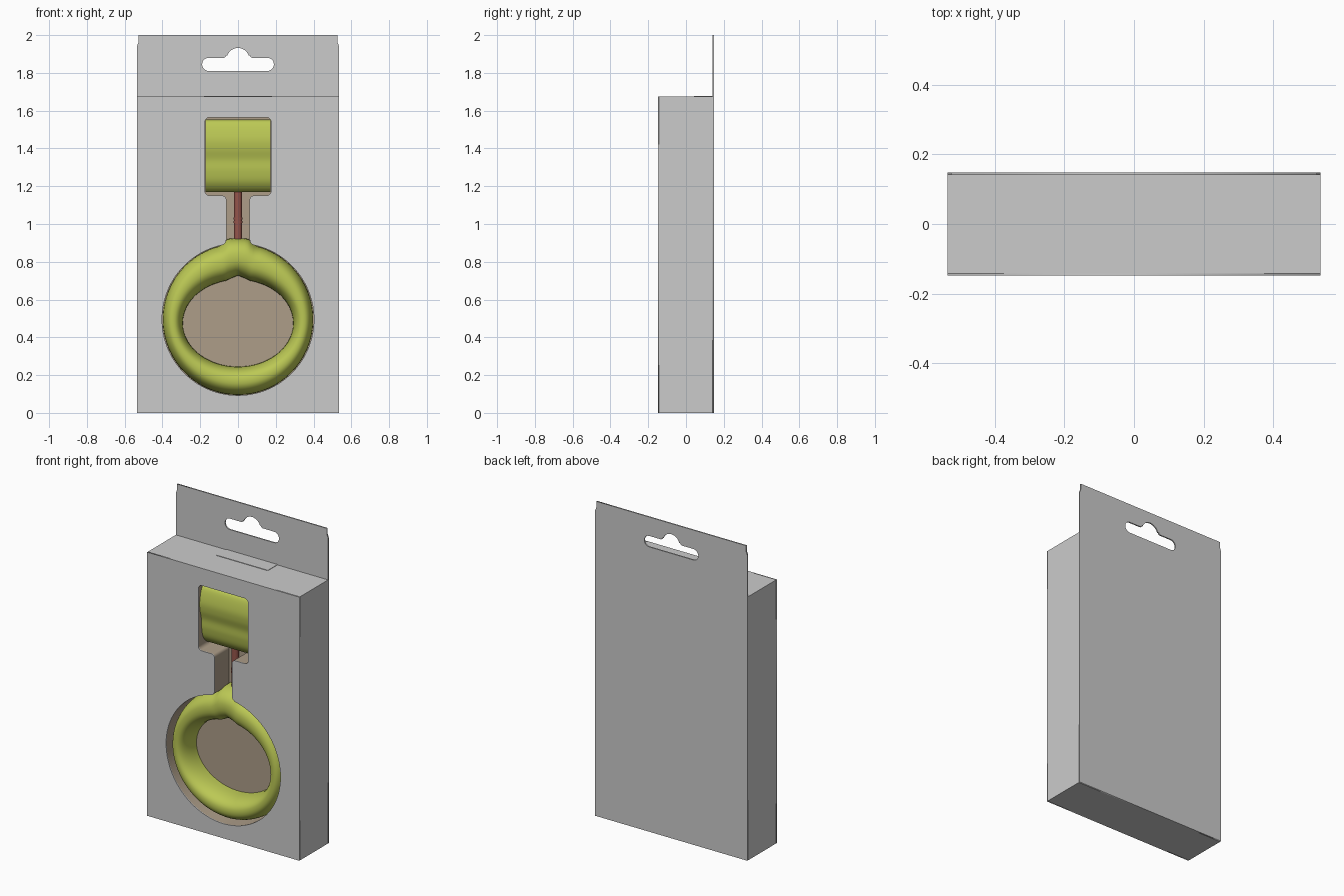
import bpy, bmesh
from math import sin, cos, pi, asin, acos, atan2
from mathutils import Vector

if "Cube" in bpy.data.objects:
    bpy.data.objects.remove(bpy.data.objects["Cube"])


def material(name, rgb):
    m = bpy.data.materials.new(name)
    m.diffuse_color = (*rgb, 1)
    m.use_nodes = True
    m.node_tree.nodes["Principled BSDF"].inputs["Base Color"].default_value = m.diffuse_color
    return m


GREEN = material("lime", (0.50, 0.58, 0.09))
TAN = material("tan", (0.42, 0.34, 0.25))
RED = material("dark_red", (0.30, 0.09, 0.07))


def finish(name, bm, mat=None, smooth=None):
    bmesh.ops.recalc_face_normals(bm, faces=bm.faces)
    me = bpy.data.meshes.new(name)
    bm.to_mesh(me)
    bm.free()
    ob = bpy.data.objects.new(name, me)
    bpy.context.collection.objects.link(ob)
    if mat:
        me.materials.append(mat)
    if smooth:
        bpy.ops.object.select_all(action='DESELECT')
        ob.select_set(True)
        bpy.context.view_layer.objects.active = ob
        bpy.ops.object.shade_smooth_by_angle(angle=smooth)
    return ob


def slab(name, x0, x1, y0, y1, z0, z1, mat=None):
    bm = bmesh.new()
    bmesh.ops.create_cube(bm, size=1)
    for v in bm.verts:
        v.co = ((x0 + x1) / 2 + v.co.x * (x1 - x0), (y0 + y1) / 2 + v.co.y * (y1 - y0),
                (z0 + z1) / 2 + v.co.z * (z1 - z0))
    return finish(name, bm, mat)


def panel(name, loops, y0, y1):
    """Flat card in the xz plane; the first loop is the outline, the rest are holes."""
    cu = bpy.data.curves.new(name, 'CURVE')
    cu.dimensions, cu.fill_mode, cu.extrude = '2D', 'BOTH', (y1 - y0) / 2
    for pts in loops:
        sp = cu.splines.new('POLY')
        sp.points.add(len(pts) - 1)
        for p, (x, z) in zip(sp.points, pts):
            p.co = (x, z, 0, 1)
        sp.use_cyclic_u = True
    tmp = bpy.data.objects.new(name + "_curve", cu)
    bpy.context.collection.objects.link(tmp)
    me = bpy.data.meshes.new_from_object(tmp.evaluated_get(bpy.context.evaluated_depsgraph_get()))
    bpy.data.objects.remove(tmp)
    bm = bmesh.new()
    bm.from_mesh(me)
    bpy.data.meshes.remove(me)
    for v in bm.verts:
        v.co = (v.co.x, (y0 + y1) / 2 - v.co.z, v.co.y)
    bmesh.ops.remove_doubles(bm, verts=bm.verts, dist=1e-5)
    return finish(name, bm)


def arc(cx, cz, r, a0, a1, n):
    return [(cx + r * cos(a0 + (a1 - a0) * i / n), cz + r * sin(a0 + (a1 - a0) * i / n))
            for i in range(n + 1)]


def mirrored(half):
    """Close a right-hand outline (bottom to top) with its mirror image."""
    return half + [(-x, z) for x, z in reversed(half) if x > 1e-6]


def prism(name, pts, x0, x1, mat, smooth):
    """Extrude a (y, z) profile along x."""
    bm = bmesh.new()
    a = [bm.verts.new((x0, y, z)) for y, z in pts]
    b = [bm.verts.new((x1, y, z)) for y, z in pts]
    for i in range(len(pts)):
        j = (i + 1) % len(pts)
        bm.faces.new((a[i], a[j], b[j], b[i]))
    bm.faces.new(a)
    bm.faces.new(b)
    return finish(name, bm, mat, smooth)


def spline_loop(pts, n=6):
    """Smooth closed Catmull-Rom loop."""
    out, P = [], [Vector(p) for p in pts]
    for i in range(len(P)):
        a, b, c, d = (P[(i + k) % len(P)] for k in (-1, 0, 1, 2))
        for s in range(n):
            t = s / n
            out.append(tuple(0.5 * (2 * b + (c - a) * t + (2 * a - 5 * b + 4 * c - d) * t ** 2
                                    + (3 * b - a - 3 * c + d) * t ** 3)))
    return out


W, D, H, T = 0.535, 0.148, 1.675, 0.006
PLATE_Y = 0.0

# window outline: round opening, neck and rounded square
CZ, R, N, F = 0.495, 0.402, 0.062, 0.03
fz = CZ + ((R + F) ** 2 - (N + F) ** 2) ** 0.5
fa = atan2(fz - CZ, N + F)
half = arc(0, CZ, R, -pi / 2, fa, 48)
half += arc(N + F, fz, F, fa + pi, pi, 5)[1:]
half += arc(N + 0.02, 1.13, 0.02, pi, pi / 2, 5)
half += arc(0.15, 1.175, 0.025, -pi / 2, 0, 6) + arc(0.15, 1.54, 0.025, 0, pi / 2, 6)
window = mirrored(half)

# carton: front card, side walls, lid and floor
panel("front_panel", [[(-W, 0), (W, 0), (W, H), (-W, H)], window], -D, -D + T)
for side, s in (("left", -1), ("right", 1)):
    xs = sorted((s * W, s * (W - T)))
    slab(side + "_wall", *xs, -D + T, D - 0.008, 0, H)
slab("top_wall", -W + T, W - T, -D + T, D - 0.008, H - T, H)
slab("bottom_wall", -W + T, W - T, -D + T, D - 0.008, 0, T)
slab("lid_tab", -0.18, 0.18, 0.043, D - 0.008, H, H + 0.003)

# back card with hanging slot
br = 0.06
ba = asin((1.88 - 1.872) / br)
hole = mirrored([(0, 1.81)] + arc(0.155, 1.845, 0.035, -pi / 2, pi / 2, 10)
                + arc(0.075, 1.892, 0.012, -pi / 2, -pi, 4) + arc(0, 1.872, br, ba + 0.2, pi / 2, 8)[:-1]
                + [(0, 1.932)])
panel("back_panel", [mirrored([(W, 0), (W, 1.94), (0.526, 1.965), (0.526, 2.0)]), hole], D - 0.008, D)

# tan tray: recess walls following the window, plus backing plate
bm = bmesh.new()
f = [bm.verts.new((x, -D + T, z)) for x, z in window]
b = [bm.verts.new((x, PLATE_Y, z)) for x, z in window]
for i in range(len(window)):
    j = (i + 1) % len(window)
    bm.faces.new((f[i], f[j], b[j], b[i]))
finish("tray_recess_wall", bm, TAN, 0.6)
slab("tray_back", -W + T, W - T, PLATE_Y, PLATE_Y + 0.005, T, H - T, TAN)

# ring: half-oval section lofted between an outer circle and an offset oval hole
bm = bmesh.new()
SEG, SEC = 144, 20
rows = []
for i in range(SEG):
    a = 2 * pi * i / SEG - pi / 2
    top = abs(a - pi / 2)
    ox, oz = 0.398 * cos(a), CZ + 0.4 * sin(a)
    oz += 0.03 * max(0, min(1, (0.24 - top) / 0.1))
    ix, iz = 0.292 * cos(a), 0.475 + 0.23 * sin(a)
    iz += 0.022 * max(0, 1 - top / 0.22)
    row = []
    for k in range(SEC + 1):
        t = pi * k / SEC
        c = cos(t)
        u = 0.5 - 0.5 * (abs(c) ** 0.85) * (1 if c > 0 else -1)
        y = PLATE_Y - 0.138 * max(0, sin(t)) ** 0.85
        row.append(bm.verts.new((ox + (ix - ox) * u, y, oz + (iz - oz) * u)))
    rows.append(row)
for i in range(SEG):
    p, q = rows[i], rows[(i + 1) % SEG]
    for k in range(SEC + 1):
        m = (k + 1) % (SEC + 1)
        bm.faces.new((p[k], q[k], q[m], p[m]))
finish("ring", bm, GREEN, 0.9)

# strap loop above the ring
strap = [(-0.085, 1.552), (-0.118, 1.535), (-0.138, 1.46), (-0.136, 1.4), (-0.122, 1.34),
         (-0.119, 1.28), (-0.105, 1.22), (-0.07, 1.177), (-0.025, 1.17), (-0.004, 1.19),
         (-0.004, 1.36), (-0.004, 1.53), (-0.03, 1.552)]
prism("strap", spline_loop(strap), -0.172, 0.172, GREEN, 0.7)


# connecting cord with two collars
def rod(name, r, z0, z1):
    bm = bmesh.new()
    bmesh.ops.create_cone(bm, cap_ends=True, segments=24, radius1=r, radius2=r, depth=z1 - z0)
    bmesh.ops.translate(bm, verts=bm.verts, vec=(0, -0.026, (z0 + z1) / 2))
    finish(name, bm, RED, 0.6)


rod("cord", 0.022, 0.86, 1.2)
for i, z in enumerate((1.005, 1.025)):
    rod("cord_collar_%d" % (i + 1), 0.025, z, z + 0.01)
